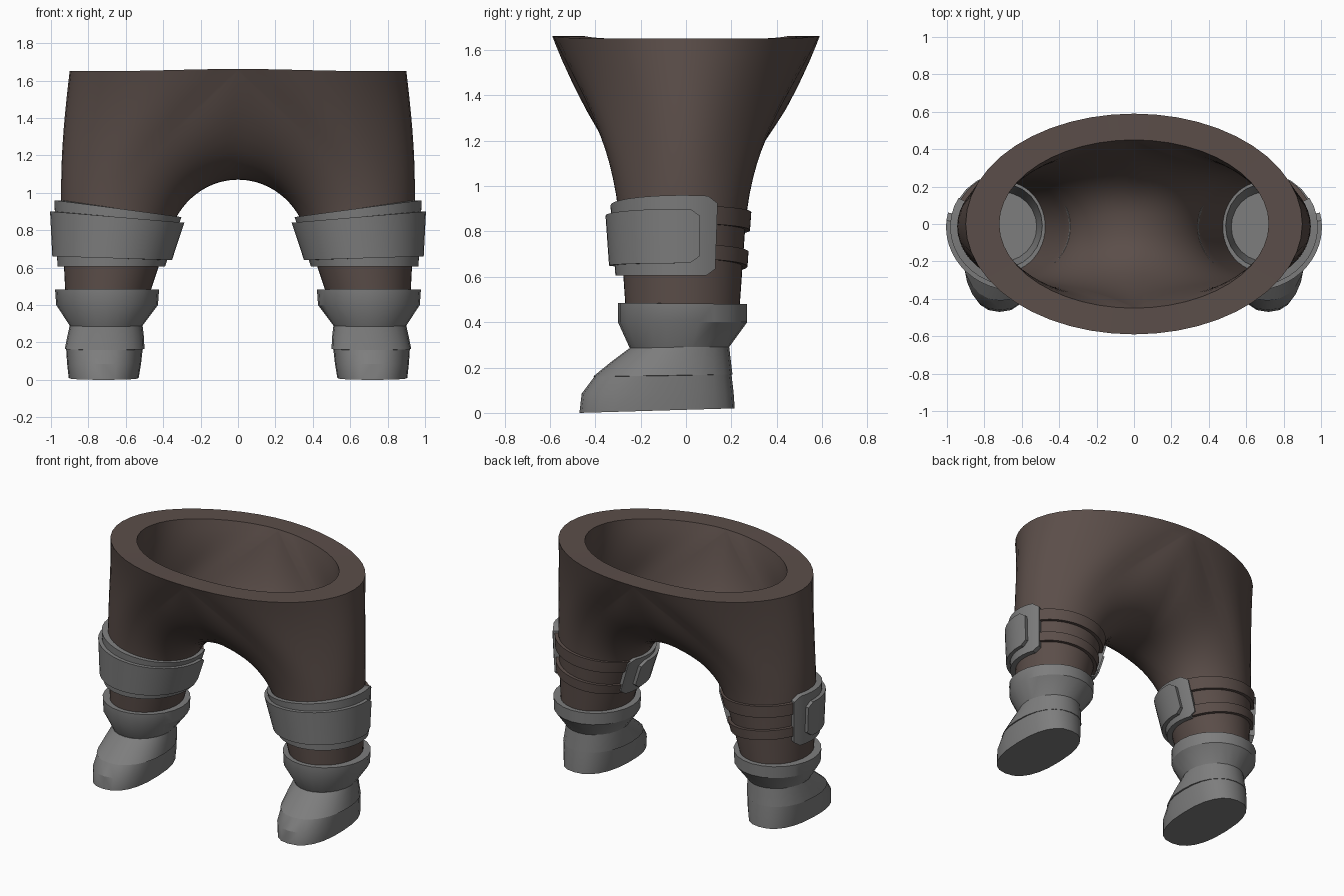
import bpy, bmesh, math
from mathutils import Vector

if "Cube" in bpy.data.objects:
    bpy.data.objects.remove(bpy.data.objects["Cube"])

def material(name, rgb):
    m = bpy.data.materials.new(name)
    m.diffuse_color = (*rgb, 1)
    m.use_nodes = True
    m.node_tree.nodes["Principled BSDF"].inputs["Base Color"].default_value = m.diffuse_color
    return m

BROWN = material("brown cloth", (0.105, 0.076, 0.067))
GREY = material("grey armour", (0.205, 0.205, 0.205))

def finish(name, bm, mat, angle=35):
    """Turn a right-hand half into a mirrored, smooth-shaded object."""
    bmesh.ops.recalc_face_normals(bm, faces=bm.faces)
    me = bpy.data.meshes.new(name)
    bm.to_mesh(me)
    bm.free()
    ob = bpy.data.objects.new(name, me)
    bpy.context.collection.objects.link(ob)
    me.materials.append(mat)
    mod = ob.modifiers.new("mirror", 'MIRROR')
    mod.merge_threshold = 0.0005
    bpy.ops.object.select_all(action='DESELECT')
    bpy.context.view_layer.objects.active = ob
    ob.select_set(True)
    bpy.ops.object.shade_smooth_by_angle(angle=math.radians(angle))
    return ob

def bridge(bm, a, b, closed=True):
    n = len(a)
    for i in range(n if closed else n - 1):
        j = (i + 1) % n
        bm.faces.new((a[i], a[j], b[j], b[i]))

def leg_point(z, t, off=0.0):
    """Point on the tapered leg at height z and angle t (0 = outward)."""
    d = z - 0.8
    return Vector((0.65 - 0.14 * d + (0.29 + 0.19 * d + off) * math.cos(t),
                   -0.015 + (0.275 + 0.07 * d + off) * math.sin(t), z))

# ---- trousers: each leg ring is swept up into half the waist plus the centre seam
N, STEPS = 48, 14
ANG = [-math.pi / 2 + 2 * math.pi * i / N for i in range(N)]

def trouser_rings(bm, wx, wy, crotch, inset):
    rings = [[bm.verts.new(leg_point(z, t, -inset)) for t in ANG] for z in (0.42, 0.61)]
    for k in range(STEPS + 1):
        s = k / STEPS
        ring = []
        for i, t in enumerate(ANG):
            c, u = math.cos(t), math.sin(t)
            p0 = leg_point(0.8, t, -inset)
            d0 = Vector((-0.14 + 0.19 * c, 0.07 * u, 1)).normalized()
            if i <= N // 2:                       # waist side
                p1 = Vector((wx * max(c, 0), wy * u, 1.65 + 0.012 * abs(u) ** 8))
                d1 = Vector((-0.12 * c - abs(u) ** 6, 0.5 * u, 1))
            else:                                 # seam side
                h = abs(u) ** 2.6
                p1 = Vector((0, wy * u, crotch + (1.662 - crotch) * h))
                d1 = Vector((-1, 0.5 * u * abs(u) ** 3, abs(u) ** 3))
            if i in (0, N // 2):
                p1.x = 0
            L = (p1 - p0).length * 1.1
            d0, d1 = d0 * L, d1.normalized() * L
            p = ((2*s**3 - 3*s*s + 1) * p0 + (s**3 - 2*s*s + s) * d0
                 + (3*s*s - 2*s**3) * p1 + (s**3 - s*s) * d1)
            ring.append(bm.verts.new(p))
        rings.append(ring)
    for a, b in zip(rings, rings[1:]):
        bridge(bm, a, b)
    return rings

bm = bmesh.new()
outer = trouser_rings(bm, 0.90, 0.59, 1.07, 0.0)
inner = trouser_rings(bm, 0.72, 0.45, 1.085, 0.01)
bridge(bm, outer[0], inner[0])                                            # hem
bridge(bm, outer[-1][:N//2 + 1], inner[-1][:N//2 + 1], closed=False)      # waist rim
finish("trousers", bm, BROWN, 40)

# ---- curved plates and straps that follow the leg
def wrap(name, mat, a0, a1, low, high, off, thick, chamfer=0.0, n=28):
    bm = bmesh.new()
    sections = []
    for i in range(n + 1):
        t = math.radians(a0 + (a1 - a0) * i / n)
        cut = chamfer if i in (0, n) else 0
        lo, hi = low(math.cos(t)) + cut, high(math.cos(t)) - cut
        sections.append([bm.verts.new(leg_point(z, t, o)) for z, o in
                         ((lo, off), (hi, off), (hi, off + thick), (lo, off + thick))])
    for a, b in zip(sections, sections[1:]):
        bridge(bm, a, b)
    bm.faces.new(sections[0])
    bm.faces.new(sections[-1])
    finish(name, bm, mat)

wrap("knee_guard_base", GREY, 29, -209,
     lambda c: 0.605, lambda c: 0.915 + 0.045 * c, -0.005, 0.04, 0.03)
wrap("knee_guard_plate", GREY, 13, -193,
     lambda c: 0.65 + 0.01 * c, lambda c: 0.87 + 0.03 * c, 0.03, 0.03, 0.03)
wrap("upper_strap", BROWN, 22, 158,
     lambda c: 0.805 + 0.03 * c, lambda c: 0.885 + 0.03 * c, -0.005, 0.027)
wrap("lower_strap", BROWN, 22, 158,
     lambda c: 0.645 + 0.035 * c, lambda c: 0.71 + 0.035 * c, -0.005, 0.027)

# ---- boots: stacked rings (centre x, half width, front y, back y, front z, back z, roundness)
def boot_part(name, rows, n=24):
    bm = bmesh.new()
    rings = []
    for cx, rx, yf, yb, zf, zb, e in rows:
        ring = []
        for i in range(n):
            t = 2 * math.pi * i / n
            c, s = math.cos(t), math.sin(t)
            x = cx + rx * math.copysign(abs(c) ** (2 / e), c)
            k = math.copysign(abs(s) ** (2 / e), s)
            y = (yf + yb) / 2 + (yb - yf) / 2 * k
            ring.append(bm.verts.new((x, y, zf + (zb - zf) * (k + 1) / 2)))
        rings.append(ring)
    for a, b in zip(rings, rings[1:]):
        bridge(bm, a, b)
    bm.faces.new(rings[0])
    bm.faces.new(rings[-1])
    finish(name, bm, GREY, 30)

boot_part("boot_cuff", [
    (0.705, 0.19, -0.24, 0.18, 0.27, 0.27, 2.0),
    (0.705, 0.195, -0.25, 0.19, 0.29, 0.29, 2.0),
    (0.70, 0.272, -0.30, 0.27, 0.40, 0.40, 2.0),
    (0.70, 0.278, -0.30, 0.27, 0.485, 0.48, 2.0),
    (0.70, 0.21, -0.235, 0.215, 0.485, 0.48, 2.0),
    (0.70, 0.18, -0.20, 0.17, 0.31, 0.31, 2.0)])
boot_part("boot_upper", [
    (0.713, 0.19, -0.37, 0.18, 0.155, 0.165, 2.2),
    (0.713, 0.213, -0.41, 0.205, 0.16, 0.17, 2.2),
    (0.708, 0.205, -0.33, 0.197, 0.225, 0.235, 2.1),
    (0.705, 0.195, -0.25, 0.19, 0.285, 0.295, 2.0)])
boot_part("boot_foot", [
    (0.718, 0.187, -0.47, 0.215, 0.0, 0.02, 2.4),
    (0.716, 0.198, -0.46, 0.21, 0.085, 0.09, 2.4),
    (0.714, 0.205, -0.40, 0.20, 0.165, 0.175, 2.3)])
